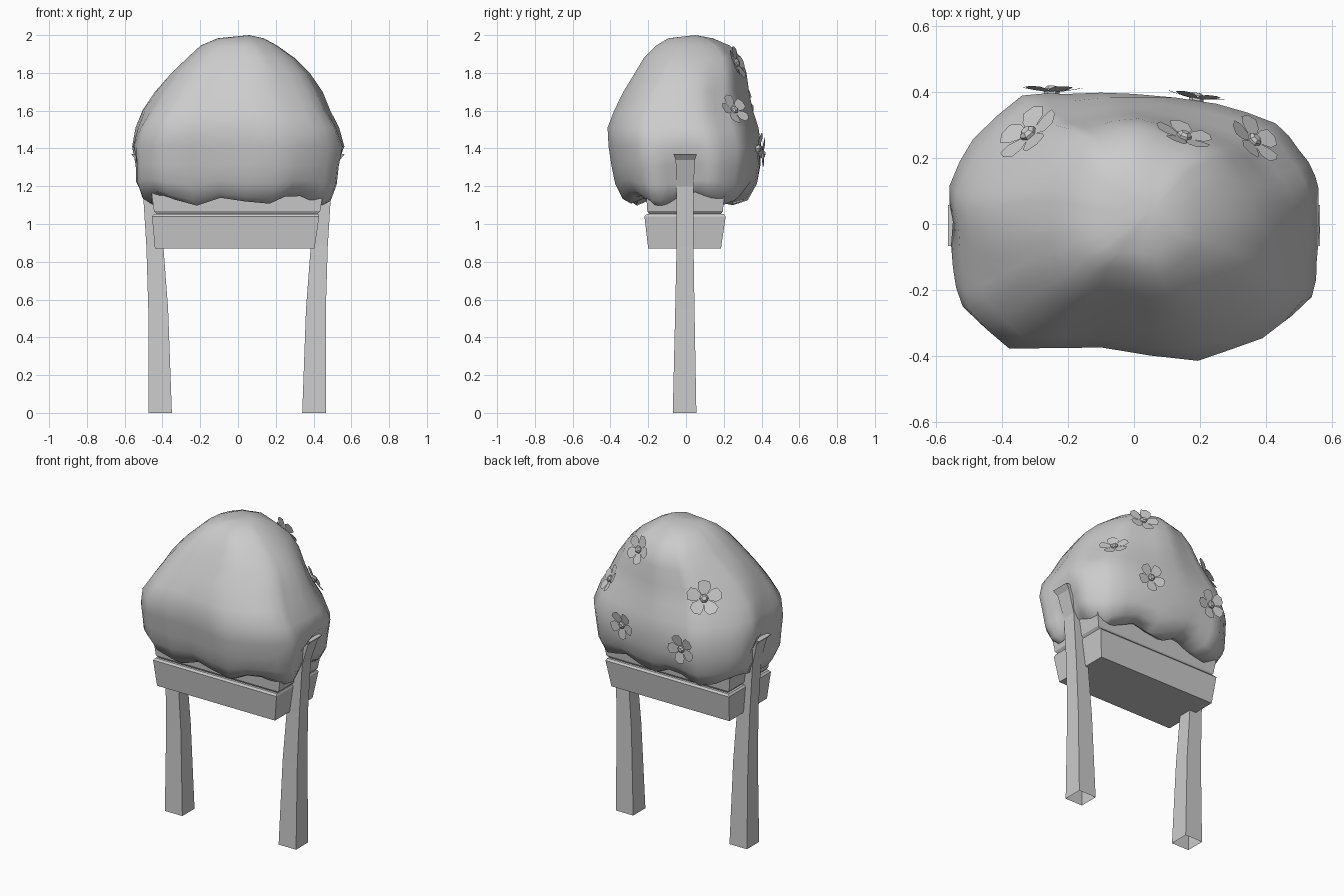
import bpy, bmesh, math
from mathutils import Vector, noise
from mathutils.bvhtree import BVHTree

if "Cube" in bpy.data.objects:
    bpy.data.objects.remove(bpy.data.objects["Cube"])


def make(name, bm, smooth=False, fix=True):
    if fix:
        bmesh.ops.recalc_face_normals(bm, faces=bm.faces)
    me = bpy.data.meshes.new(name)
    bm.to_mesh(me)
    bm.free()
    ob = bpy.data.objects.new(name, me)
    bpy.context.collection.objects.link(ob)
    if smooth:
        bpy.context.view_layer.objects.active = ob
        ob.select_set(True)
        bpy.ops.object.shade_smooth_by_angle(angle=math.radians(50))
        ob.select_set(False)
    return ob


def loft(rings, cap_start=True, cap_end=True):
    bm = bmesh.new()
    vs = [[bm.verts.new(p) for p in r] for r in rings]
    n = len(vs[0])
    for a, b in zip(vs, vs[1:]):
        for i in range(n):
            bm.faces.new((a[i], a[(i + 1) % n], b[(i + 1) % n], b[i]))
    if cap_start:
        bm.faces.new(vs[0][::-1])
    if cap_end:
        bm.faces.new(vs[-1])
    return bm


def rect(z, x0, x1, y0, y1):
    return [(x0, y0, z), (x1, y0, z), (x1, y1, z), (x0, y1, z)]


# planter box: tapered tub with a bevelled groove below the upper tray
make("planter_tub", loft([rect(0.87, -0.44, 0.405, -0.20, 0.185),
                          rect(1.04, -0.455, 0.43, -0.22, 0.21),
                          rect(1.052, -0.445, 0.425, -0.21, 0.20)]))
make("planter_tray", loft([rect(1.052, -0.43, 0.42, -0.195, 0.185),
                           rect(1.068, -0.445, 0.435, -0.205, 0.195),
                           rect(1.22, -0.465, 0.46, -0.215, 0.21)]))

# curved posts, open at the foot
POST = [(0, .35, .475, -.07, .055), (.55, .37, .475, -.057, .045),
        (.88, .395, .485, -.05, .04), (1.2, .44, .505, -.05, .04),
        (1.34, .475, .54, -.055, .048), (1.37, .49, .565, -.067, .057)]
for name, s, dx in (("left_post", -1, 0), ("right_post", 1, -0.01)):
    make(name, loft([rect(z, s * a + dx * (z < 1.3), s * b + dx * (z < 1.3), c, d)
                     for z, a, b, c, d in POST], cap_start=False))

# bush: plan outline lofted through height rings (z, xmin, xmax, ymin, ymax)
PLAN = [(.56, .06), (.55, .14), (.5, .22), (.43, .3), (.25, .36), (0, .39), (-.2, .39),
        (-.34, .385), (-.49, .25), (-.56, .11), (-.55, 0), (-.55, -.14), (-.52, -.26),
        (-.39, -.37), (-.1, -.37), (.21, -.42), (.41, -.34), (.54, -.23), (.555, -.12)]
LEVELS = [(1.17, -.40, .39, -.18, .18), (1.125, -.48, .46, -.29, .25),
          (1.15, -.53, .505, -.335, .33), (1.22, -.555, .535, -.375, .375),
          (1.31, -.555, .545, -.395, .39), (1.41, -.56, .56, -.41, .395),
          (1.51, -.545, .54, -.43, .38), (1.60, -.505, .49, -.40, .355),
          (1.70, -.445, .45, -.35, .335), (1.80, -.36, .385, -.285, .32),
          (1.88, -.27, .30, -.235, .295), (1.945, -.20, .21, -.165, .23),
          (1.983, -.11, .14, -.10, .14)]
outline = []
for i, p in enumerate(PLAN):
    q = PLAN[(i + 1) % len(PLAN)]
    outline += [p, ((p[0] + q[0]) / 2 * 1.01, (p[1] + q[1]) / 2 * 1.01)]
rings = []
for k, (z, x0, x1, y0, y1) in enumerate(LEVELS):
    ring = []
    for px, py in outline:
        x = px / .56 * (x1 - x0) / 2 + (x0 + x1) / 2
        y = (py + .015) / .405 * (y1 - y0) / 2 + (y0 + y1) / 2
        # dents for the posts
        if z < 1.36:
            x *= 1 - .10 * math.exp(-(y / .1) ** 2)
        # puffy hem and mild lumps
        ang = math.atan2(py, px)
        dz = .028 * math.sin(7 * ang + .8) * (1 if k < 3 else .4 if k == 3 else 0)
        if k > 5:
            lump = 1 + noise.noise(Vector((x * 4, y * 4, z * 4 + 3))) * .03
            # rounder corners towards the crown
            cut = (.09 if y > 0 else .06) * min(1, (k - 5) / 3)
            c = 1 - cut * min(1, abs(x * y) / max(.01, -x0 * y1 * .45))
            x, y = x * lump * c, y * lump * c
        ring.append((x, y, z + dz))
    rings.append(ring)
bm = loft(rings, cap_end=False)
bm.verts.ensure_lookup_table()
n = len(outline)
top = bm.verts.new((.06, .05, 2.0))
last = bm.verts[(len(LEVELS) - 1) * n:len(LEVELS) * n]
for i in range(n):
    bm.faces.new((last[i], last[(i + 1) % n], top))
bmesh.ops.recalc_face_normals(bm, faces=bm.faces)
tree = BVHTree.FromBMesh(bm)
make("bush", bm, smooth=True)

# five-petal flowers on the back of the bush
PETAL = [(.018, -.014, .008), (.058, -.037, .014), (.09, -.03, .02),
         (.1, .004, .022), (.086, .036, .02), (.055, .035, .014), (.018, .014, .008)]
FLOWERS = [(.14, .23, 1.84, .92), (.36, .25, 1.60, .9), (.19, .385, 1.40, .9),
           (-.30, .25, 1.65, 1.08), (-.25, .40, 1.37, .95)]
for f, (x, y, z, s) in enumerate(FLOWERS):
    pos, nor, _, _ = tree.find_nearest(Vector((x, y, z)))
    rot = nor.to_track_quat('Z', 'Y')
    bm = bmesh.new()
    for i in range(5):
        a = i * math.tau / 5 + f * .5
        bm.faces.new([bm.verts.new((r * math.cos(a) - t * math.sin(a),
                                    r * math.sin(a) + t * math.cos(a), h))
                      for r, t, h in PETAL])
    # button centre
    rs = [[bm.verts.new((r * math.cos(j * math.tau / 6), r * math.sin(j * math.tau / 6), h))
           for j in range(6)] for r, h in ((.025, 0), (.025, .018), (.014, .027))]
    for a, b in zip(rs, rs[1:]):
        for j in range(6):
            bm.faces.new((a[j], a[(j + 1) % 6], b[(j + 1) % 6], b[j]))
    bm.faces.new(rs[-1])
    for v in bm.verts:
        v.co = pos + rot @ (v.co * s)
    make(f"flower_{f + 1}", bm, fix=False)
